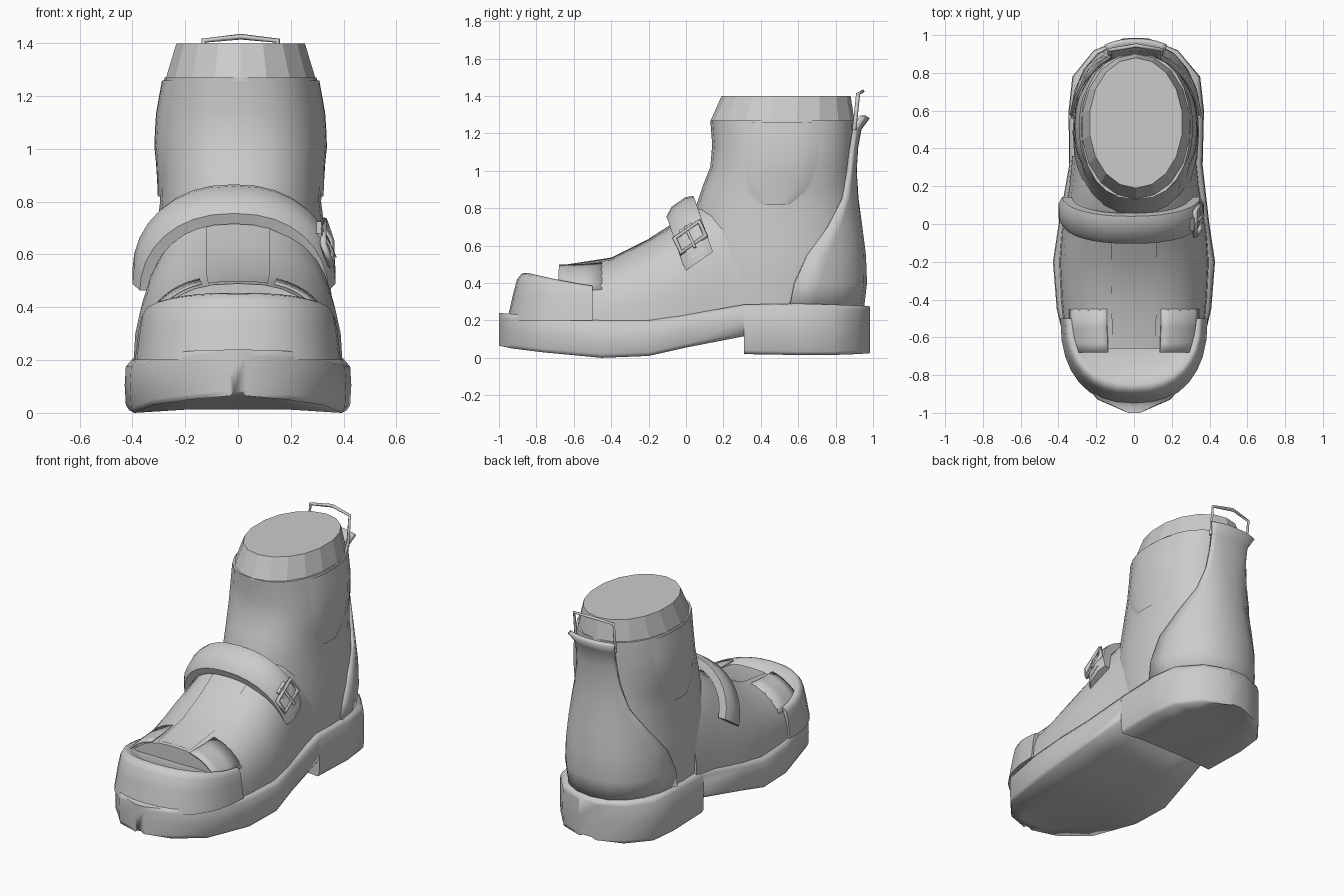
import bpy, math
from math import sin, cos, pi, radians
from mathutils import Vector

if "Cube" in bpy.data.objects:
    bpy.data.objects.remove(bpy.data.objects["Cube"], do_unlink=True)

grey = bpy.data.materials.new("plain grey")
grey.use_nodes = True
grey.diffuse_color = (0.6, 0.6, 0.6, 1)
grey.node_tree.nodes["Principled BSDF"].inputs["Base Color"].default_value = (0.6, 0.6, 0.6, 1)


def make(name, verts, faces, angle=40):
    me = bpy.data.meshes.new(name)
    me.from_pydata(verts, [], faces)
    ob = bpy.data.objects.new(name, me)
    bpy.context.collection.objects.link(ob)
    me.materials.append(grey)
    bpy.context.view_layer.objects.active = ob
    bpy.ops.object.select_all(action='DESELECT')
    ob.select_set(True)
    bpy.ops.object.mode_set(mode='EDIT')
    bpy.ops.mesh.select_all(action='SELECT')
    bpy.ops.mesh.normals_make_consistent(inside=False)
    bpy.ops.object.mode_set(mode='OBJECT')
    bpy.ops.object.shade_smooth_by_angle(angle=radians(angle))
    return ob


def loft(name, rings, closed=True, caps=True, angle=40):
    n = len(rings[0])
    faces = [(r*n + i, r*n + (i+1) % n, (r+1)*n + (i+1) % n, (r+1)*n + i)
             for r in range(len(rings)-1) for i in range(n if closed else n-1)]
    if caps:
        faces += [tuple(range(n)), tuple(range((len(rings)-1)*n, len(rings)*n))]
    return make(name, [p for r in rings for p in r], faces, angle)


def sample(table, t):
    """Linear lookup in rows of (key, values...)."""
    for a, b in zip(table, table[1:]):
        if t <= b[0]:
            f = max(0, (t - a[0]) / (b[0] - a[0]))
            return [p + (q - p)*f for p, q in zip(a, b)][1:]
    return table[-1][1:]


def power(v, e):
    return math.copysign(abs(v)**e, v)


# Sole and heel: stations of (y, half width, top, bottom, sideways shift)
SOLE = [(-1, .03, .24, .065, 0), (-.93, .19, .235, .05, 0), (-.77, .33, .22, .03, 0), (-.45, .405, .2, 0, 0),
        (-.2, .425, .2, .01, 0), (0, .395, .23, .055, 0), (.31, .35, .285, .115, .01)]
HEEL = [(.31, .35, .285, .02, .01), (.6, .355, .29, .015, .012), (.78, .335, .285, .015, .012),
        (.92, .22, .28, .02, .01), (.985, .06, .275, .025, .01)]


def sole_part(name, rows):
    rings = []
    for y, w, t, b, dx in rows:
        half = [(.5, b + .012), (.97, b), (1, b + .02), (1.01, (t + b)/2), (1, t - .025), (.95, t)]
        rings.append([(dx + w*u, y, z) for u, z in half] + [(dx - w*u, y, z) for u, z in reversed(half)])
    loft(name, rings, angle=80)


sole_part("sole", SOLE)
sole_part("heel", HEEL)

# Toe cap: sloping front wall, rolled rim dipping at the sides, sunken top
rings = []
for z, s, dip in [(.2, .95, 0), (.34, .885, .03), (.42, .84, .06), (.45, .79, .07),
                  (.455, .73, .07), (.43, .65, .05), (.4, .54, .02), (.39, .3, 0)]:
    ring = []
    for i in range(17):
        a = pi*i/16
        ring.append((.4*math.sqrt(s)*power(cos(a), .85), -.5 - .48*s*power(sin(a), .85), z - dip*(1 - sin(a))))
    rings.append(ring)
loft("toe_cap", rings, angle=50)

# Vamp: arched sections of (y, half width, top)
VAMP = [(-.66, .345, .49), (-.55, .37, .505), (-.4, .385, .53), (-.2, .395, .63), (-.05, .385, .72),
        (.08, .365, .82), (.2, .345, .88), (.36, .33, .86)]


def arch(y, grow=0, start=0, end=pi, n=16, base=.2):
    w, top = sample(VAMP, y)
    return [((w+grow)*power(cos(a), .77), y, base + (top + grow - base)*power(sin(a), .9))
            for a in [start + (end - start)*i/n for i in range(n+1)]]


loft("vamp", [arch(v[0]) for v in VAMP], angle=45)

# Tongue panel and the turned-up flap lips over the toe opening
loft("tongue", [arch(y, .006, pi/2 - a, pi/2 + a, 6)
                for y, a in [(-.65, .23), (-.4, .22), (-.2, .21), (0, .23)]], False, False)
for side in (1, -1):
    lip = []
    for y, g in [(-.68, .014), (-.63, .012), (-.55, .003), (-.45, -.006)]:
        pts = arch(y, g, .5, 1.28, 6)
        lip.append([(side*x, py, z) for x, py, z in pts])
    flap = loft("left_flap" if side > 0 else "right_flap", lip, False, False)
    mod = flap.modifiers.new("thickness", 'SOLIDIFY')
    mod.thickness, mod.offset = .012, 0

# Ankle shaft: rows of (z, front, back, half width)
SHAFT = [(.22, .02, .935, .325), (.4, .02, .95, .335), (.6, .02, .942, .33), (.8, .05, .908, .305),
         (.92, .09, .895, .31), (1.02, .13, .89, .32), (1.14, .14, .895, .312), (1.27, .13, .9, .288)]


def shaft_point(z, a, grow=0):
    f, b, w = sample(SHAFT, z)
    return (.01 + (w+grow)*power(sin(a), .85), (f+b)/2 + ((b-f)/2 + grow)*power(cos(a), .9), z)


def turn(n):
    return [2*pi*i/n for i in range(n)]


loft("shaft", [[shaft_point(r[0], a) for a in turn(24)] for r in SHAFT])

# Faceted collar with closed top
loft("collar", [[(.01 + w*sin(a), c + d*power(cos(a), .95), z) for a in turn(18)]
                for z, w, c, d in [(1.26, .29, .515, .387), (1.4, .247, .535, .345)]], angle=10)

# Elastic side panels
for side in (1, -1):
    rows = []
    for i in range(8):
        z = .82 + .44*i/7
        half = .5*math.sqrt(1 - (1 - min(1, i/5 + .04))**2)
        rows.append([shaft_point(z, side*(pi/2 + half*j/4), .008*(1 - (j/4)**4)) for j in range(-4, 5)])
    loft("left_gore" if side > 0 else "right_gore", rows, False, False)

# Heel counter narrowing into the back strip
rows = []
for z, a, g in [(.24, 1.45, .012), (.4, 1.4, .018), (.55, 1.25, .018), (.7, .95, .018), (.85, .62, .02),
                (1, .42, .022), (1.12, .36, .026), (1.22, .36, .04), (1.28, .4, .082)]:
    rows.append([shaft_point(z, a*j/5, g) for j in range(-5, 6)])
counter = loft("heel_counter", rows, False, False)
mod = counter.modifiers.new("thickness", 'SOLIDIFY')
mod.thickness, mod.offset = .025, -1


def tube(name, points, radius, closed=False):
    """Square-section bar along a path."""
    cu = bpy.data.curves.new(name, 'CURVE')
    cu.dimensions, cu.bevel_depth, cu.bevel_resolution = '3D', radius, 0
    sp = cu.splines.new('POLY')
    sp.points.add(len(points) - 1)
    for p, co in zip(sp.points, points):
        p.co = (*co, 1)
    sp.use_cyclic_u = closed
    cu.use_fill_caps = True
    cu.materials.append(grey)
    bpy.context.collection.objects.link(bpy.data.objects.new(name, cu))


# Pull loop
tube("pull_loop", [(-.13, .9, 1.22), (-.13, .92, 1.41), (.01, .945, 1.425),
                   (.15, .92, 1.41), (.15, .9, 1.22)], .011)

# Instep strap: padded band swept over the arch
across = Vector((0, .82, .57))
rings = []
for i in range(17):
    a = pi*i/16
    out = Vector((cos(a), -.35*sin(a), sin(a))).normalized()
    mid = Vector((-.015 + .355*power(cos(a), .88), .07 - .1*sin(a), .515 + .29*sin(a)))
    rings.append([mid + across*u + out*h for u, h in
                  [(-.09, -.04), (-.09, .002), (-.045, .03), (.045, .03), (.09, .01), (.09, -.04)]])
loft("strap", rings, angle=45)

# Buckle frame, prong and strap tail
down = Vector((.3, .4, -.86)).normalized()
centre = Vector((.335, .02, .65))


def on_buckle(u, v, h=0):
    return centre + across*u + down*v + Vector((h, 0, 0))


tube("buckle", [on_buckle(u, v) for u, v in [(-.08, -.04), (.08, -.04), (.08, .05), (-.08, .05)]], .015, True)
tube("buckle_prong", [on_buckle(0, -.06, -.005), on_buckle(0, .07, .01)], .01)
loft("strap_tail", [[on_buckle(u, v, h) for u, h in [(-.04, -.04), (-.04, 0), (.04, 0), (.04, -.04)]]
                    for v in (-.06, .04, .11)])
